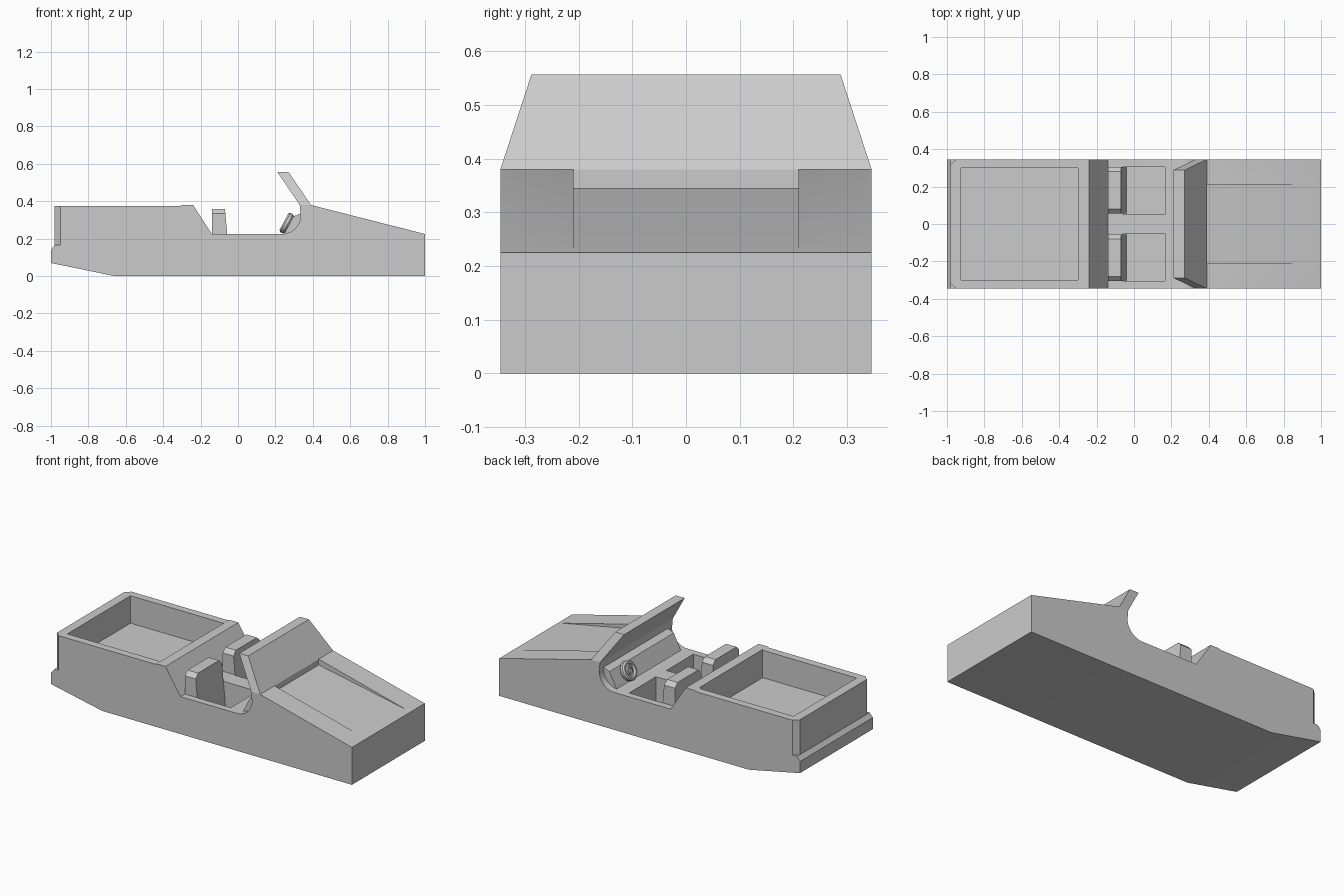
import bpy
import bmesh
from math import sin, cos, pi, radians
from mathutils import Vector

if "Cube" in bpy.data.objects:
    bpy.data.objects.remove(bpy.data.objects["Cube"])

grey = bpy.data.materials.new("plain grey")
grey.use_nodes = True
tone = (0.6, 0.6, 0.6, 1)
grey.diffuse_color = tone
grey.node_tree.nodes["Principled BSDF"].inputs["Base Color"].default_value = tone


def loft(name, start, end):
    """Closed solid between two matching outlines."""
    bm = bmesh.new()
    a = [bm.verts.new(p) for p in start]
    b = [bm.verts.new(p) for p in end]
    bm.faces.new(a)
    bm.faces.new(b[::-1])
    n = len(a)
    for i in range(n):
        j = (i + 1) % n
        bm.faces.new((a[i], b[i], b[j], a[j]))
    bmesh.ops.recalc_face_normals(bm, faces=bm.faces)
    mesh = bpy.data.meshes.new(name)
    bm.to_mesh(mesh)
    bm.free()
    mesh.materials.append(grey)
    obj = bpy.data.objects.new(name, mesh)
    bpy.context.collection.objects.link(obj)
    return obj


def side_prism(name, outline, y0, y1):
    return loft(name, [(x, y0, z) for x, z in outline],
                [(x, y1, z) for x, z in outline])


def cut(target, cutter):
    mod = target.modifiers.new(cutter.name, "BOOLEAN")
    mod.operation = "DIFFERENCE"
    mod.solver = "EXACT"
    mod.object = cutter
    bpy.context.view_layer.objects.active = target
    bpy.ops.object.modifier_apply(modifier=mod.name)
    bpy.data.objects.remove(cutter)


def smooth(obj):
    bpy.ops.object.select_all(action="DESELECT")
    obj.select_set(True)
    bpy.context.view_layer.objects.active = obj
    bpy.ops.object.shade_smooth_by_angle(angle=radians(16))


HALF = 0.346   # body half width
INNER = 0.305  # cabin half width
SILL = 0.225   # sill and nose height

# Body side outline, with a rounded front to the cabin opening
arc = [(0.235 + 0.1 * sin(t), 0.325 - 0.1 * cos(t))
       for t in (i * pi / 20 for i in range(11))]
outline = [(-1, 0.07), (-0.66, 0), (1, 0), (1, SILL), (0.39, 0.38), (0.33, 0.38)]
outline += arc[::-1]
outline += [(-0.14, SILL), (-0.24, 0.38), (-0.3, 0.38), (-0.31, 0.375),
            (-0.98, 0.375), (-0.98, 0.165), (-1, 0.14)]
body = side_prism("body", outline, -HALF, HALF)

# Cargo bed
cut(body, side_prism("bed_cutter", [(-0.925, 0.21), (-0.3, 0.21),
                                    (-0.3, 0.5), (-0.925, 0.5)], -0.3, 0.3))

# Sunken hood panel that fades out at the nose
cut(body, side_prism("hood_cutter", [(0.39, 0.345), (1, 0.2265), (1.1, 0.207),
                                     (1.1, 0.5), (0.39, 0.5)], -0.21, 0.21))

for s in (-1, 1):
    # Chamfered rear corners above the bumper
    corner = [(-0.95, s * HALF), (-0.95, s * 0.37), (-1.05, s * 0.37),
              (-1.05, s * 0.318), (-0.98, s * 0.318)]
    cut(body, loft("corner_cutter", [(x, y, 0.165) for x, y in corner],
                   [(x, y, 0.5) for x, y in corner]))
    # Foot wells either side of the tunnel
    cut(body, side_prism("well_cutter", [(-0.06, 0.04), (0.165, 0.04),
                                         (0.165, 0.3), (-0.06, 0.3)],
                         s * 0.05, s * INNER))
smooth(body)

# Windshield panel, narrowing upward
pane = [(0.39, 0.38), (0.27, 0.557), (0.21, 0.557), (0.33, 0.38)]


def pane_edge(s):
    return [(x, s * (HALF - (z - 0.38) / 0.177 * 0.058), z) for x, z in pane]


loft("windshield", pane_edge(-1), pane_edge(1))

# Dashboard
side_prism("dashboard", [(0.245, 0.22), (0.295, 0.318), (0.335, 0.335),
                         (0.36, 0.335), (0.36, 0.22)], -INNER, INNER)

# Seat backs with clipped top corners and a leaning front
for s, name in ((-1, "passenger_seat"), (1, "driver_seat")):
    shape = [(0.055, 0.04), (INNER, 0.04), (INNER, 0.335),
             (0.28, 0.36), (0.08, 0.36), (0.055, 0.335)]
    loft(name, [(-0.14, s * y, z) for y, z in shape],
         [(-0.07 + 0.09 * (0.36 - z), s * y, z) for y, z in shape])

# Steering wheel: stepped rings turned about the column
section = [(0, -0.02), (0.05, -0.02), (0.058, -0.01), (0.058, 0.006),
           (0.05, 0.014), (0.04, 0.014), (0.036, 0), (0.025, 0),
           (0.022, 0.01), (0.014, 0.01), (0.012, 0.004), (0, 0.004)]
bm = bmesh.new()
verts = [bm.verts.new((r, 0, h)) for r, h in section]
edges = [bm.edges.new(pair) for pair in zip(verts, verts[1:])]
bmesh.ops.spin(bm, geom=verts + edges, cent=(0, 0, 0), axis=(0, 0, 1),
               angle=2 * pi, steps=24)
bmesh.ops.remove_doubles(bm, verts=bm.verts, dist=0.0005)
bmesh.ops.recalc_face_normals(bm, faces=bm.faces)
mesh = bpy.data.meshes.new("steering_wheel")
bm.to_mesh(mesh)
bm.free()
mesh.materials.append(grey)
wheel = bpy.data.objects.new("steering_wheel", mesh)
bpy.context.collection.objects.link(wheel)
wheel.location = (0.258, 0.172, 0.284)
wheel.rotation_euler = Vector((-0.88, 0, 0.47)).to_track_quat("Z", "Y").to_euler()
smooth(wheel)
